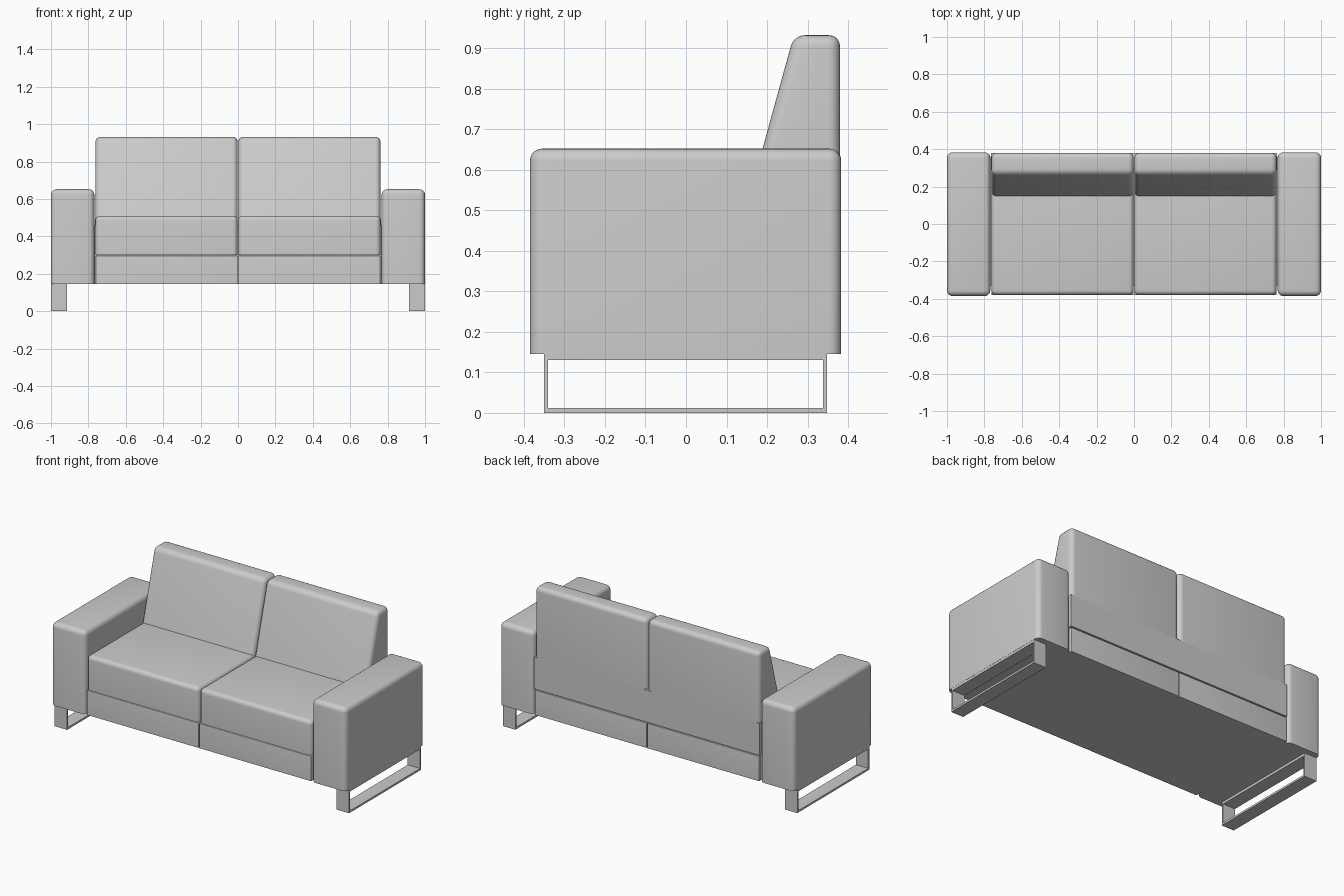
import bpy
import bmesh
import math

cube = bpy.data.objects.get("Cube")
if cube:
    bpy.data.objects.remove(cube, do_unlink=True)

# One grey upholstery colour
grey = bpy.data.materials.new("plain grey")
grey.use_nodes = True
colour = (0.6, 0.6, 0.6, 1)
grey.diffuse_color = colour
grey.node_tree.nodes["Principled BSDF"].inputs["Base Color"].default_value = colour


def prism(name, x0, x1, profile, radius=0.0):
    """Extrude a (y, z) profile along x; round every edge except the bottom ones."""
    bm = bmesh.new()
    face = bm.faces.new([bm.verts.new((x0, y, z)) for y, z in profile])
    extruded = bmesh.ops.extrude_face_region(bm, geom=[face])
    moved = [v for v in extruded["geom"] if isinstance(v, bmesh.types.BMVert)]
    bmesh.ops.translate(bm, verts=moved, vec=(x1 - x0, 0, 0))
    bmesh.ops.recalc_face_normals(bm, faces=bm.faces)
    if radius:
        low = min(z for y, z in profile) + 0.001
        edges = [e for e in bm.edges if max(v.co.z for v in e.verts) > low]
        bmesh.ops.bevel(bm, geom=edges, offset=radius, segments=5,
                        profile=0.5, affect="EDGES", clamp_overlap=True)
    mesh = bpy.data.meshes.new(name)
    bm.to_mesh(mesh)
    bm.free()
    mesh.materials.append(grey)
    obj = bpy.data.objects.new(name, mesh)
    bpy.context.collection.objects.link(obj)
    bpy.ops.object.select_all(action="DESELECT")
    obj.select_set(True)
    bpy.context.view_layer.objects.active = obj
    bpy.ops.object.shade_smooth_by_angle(angle=math.radians(30))
    return obj


def rect(y0, y1, z0, z1):
    return [(y0, z0), (y1, z0), (y1, z1), (y0, z1)]


FLOOR, SEAM, SEAT, BACK = 0.145, 0.3, 0.51, 0.38

for side, s in (("left", 1), ("right", -1)):
    def part(name, x0, x1, profile, radius=0.0):
        a, b = sorted((s * x0, s * x1))
        return prism(side + "_" + name, a, b, profile, radius)

    # Armrest
    part("armrest", 0.768, 1.0, rect(-0.385, 0.383, FLOOR, 0.652), 0.03)

    # Flat metal loop leg
    part("leg_floor_bar", 0.915, 0.999, rect(-0.35, 0.348, 0, 0.012))
    part("leg_top_bar", 0.915, 0.999, rect(-0.35, 0.348, 0.13, FLOOR))
    part("leg_front_post", 0.915, 0.999, rect(-0.35, -0.34, 0.012, 0.13))
    part("leg_back_post", 0.915, 0.999, rect(0.338, 0.348, 0.012, 0.13))

    # Base block and seat cushion
    part("base", 0.002, 0.762, rect(-0.38, BACK, FLOOR, SEAM - 0.003), 0.004)
    part("seat_cushion", 0.002, 0.762, rect(-0.38, 0.3, SEAM, SEAT), 0.025)

    # Wedge back cushion
    wedge = [(0.147, SEAT - 0.01), (BACK, SEAT - 0.01), (BACK, 0.932), (0.266, 0.932)]
    part("back_cushion", 0.002, 0.762, wedge, 0.028)

# Flat panel closing the lower back, and slim infill under the base
prism("lower_back_panel", -0.764, 0.764, rect(0.29, BACK, SEAM + 0.003, SEAT - 0.01))
prism("base_core", -0.77, 0.77, rect(-0.33, 0.36, FLOOR, 0.46))
